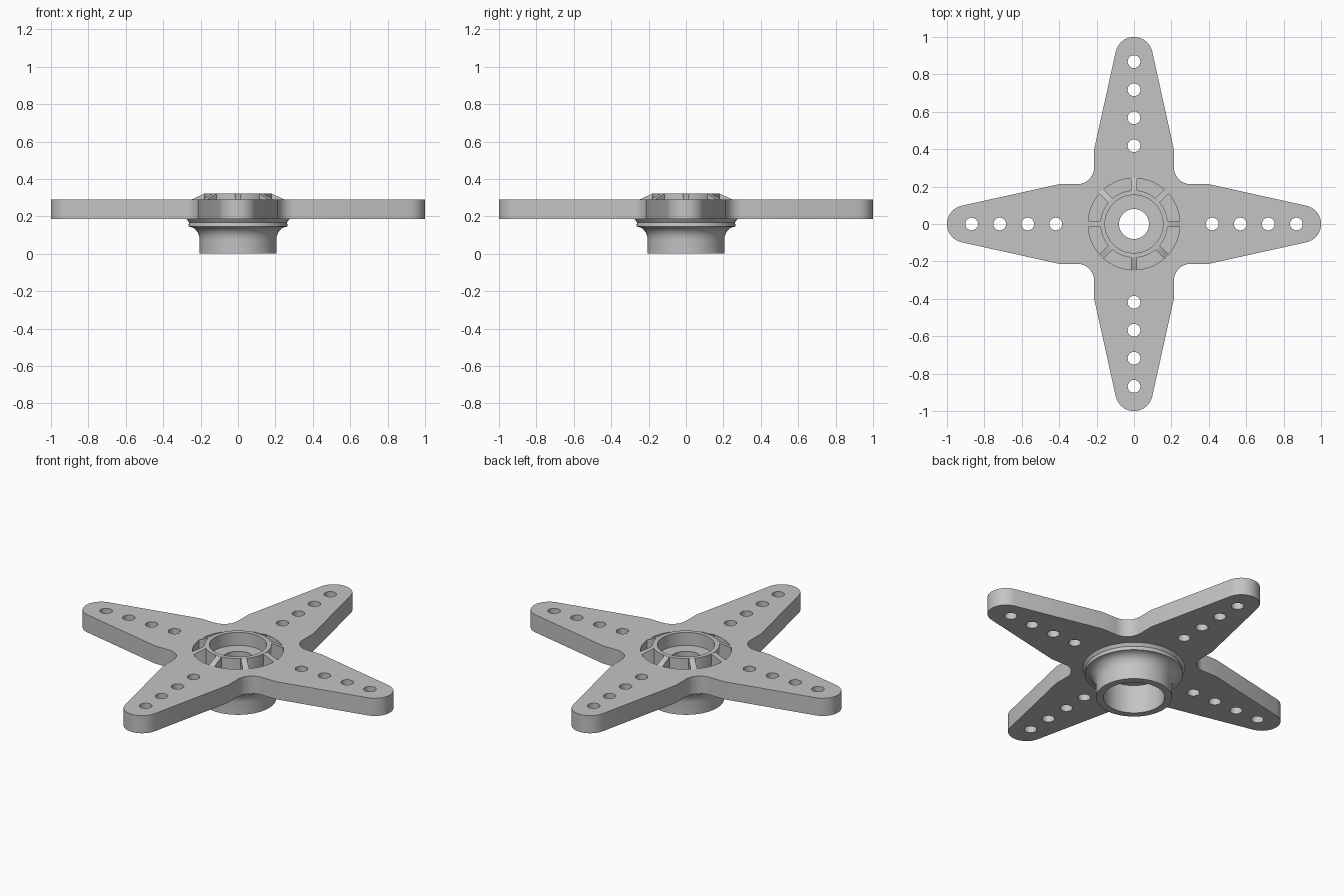
import bpy, bmesh, math
from math import cos, sin, pi, radians
from mathutils import Matrix, Vector

old = bpy.data.objects.get("Cube")
if old:
    bpy.data.objects.remove(old)

grey = bpy.data.materials.new("grey plastic")
grey.use_nodes = True
tone = (0.55, 0.55, 0.55, 1)
grey.diffuse_color = tone
grey.node_tree.nodes["Principled BSDF"].inputs["Base Color"].default_value = tone

PLATE_LOW, PLATE_TOP, RING_TOP, POCKET = 0.185, 0.29, 0.322, 0.22
RING_R, POCKET_R = 0.18, 0.245


def finish(obj):
    obj.data.materials.clear()
    obj.data.materials.append(grey)
    bpy.ops.object.select_all(action='DESELECT')
    obj.select_set(True)
    bpy.context.view_layer.objects.active = obj
    bpy.ops.object.shade_smooth_by_angle(angle=radians(25))


def mesh_object(name, bm):
    bmesh.ops.recalc_face_normals(bm, faces=bm.faces)
    mesh = bpy.data.meshes.new(name)
    bm.to_mesh(mesh)
    bm.free()
    obj = bpy.data.objects.new(name, mesh)
    bpy.context.collection.objects.link(obj)
    finish(obj)


def arc(cx, cy, r, start, end, steps):
    angles = [radians(start + (end - start) * i / steps) for i in range(steps + 1)]
    return [Vector((cx + r * cos(a), cy + r * sin(a), 0)) for a in angles]


# Four-armed plate: outline of one arm and its inner corner, turned four times
arm = [Vector((0.4, -0.213, 0))]
arm += arc(0.9, 0, 0.1, -77.5, 77.5, 20)
arm += [Vector((0.4, 0.213, 0))]
arm += arc(0.303, 0.303, 0.09, 270, 180, 10)
turns = [Matrix.Rotation(k * pi / 2, 3, 'Z') for k in range(4)]
loops = [[t @ p for t in turns for p in arm]]
loops.append(arc(0, 0, POCKET_R, 0, 360, 64)[:-1])
for t in turns:
    for i in range(4):
        loops.append([t @ p for p in arc(0.418 + 0.15 * i, 0, 0.034, 0, 360, 24)[:-1]])

curve = bpy.data.curves.new("four_arm_plate", 'CURVE')
curve.dimensions = '2D'
curve.fill_mode = 'BOTH'
curve.extrude = (PLATE_TOP - PLATE_LOW) / 2
for loop in loops:
    spline = curve.splines.new('POLY')
    spline.points.add(len(loop) - 1)
    for point, p in zip(spline.points, loop):
        point.co = (p.x, p.y, 0, 1)
    spline.use_cyclic_u = True
plate = bpy.data.objects.new("four_arm_plate", curve)
plate.location.z = (PLATE_LOW + PLATE_TOP) / 2
bpy.context.collection.objects.link(plate)
bpy.ops.object.select_all(action='DESELECT')
plate.select_set(True)
bpy.context.view_layer.objects.active = plate
bpy.ops.object.convert(target='MESH')
plate = bpy.context.view_layer.objects.active
bm = bmesh.new()
bm.from_mesh(plate.data)
bmesh.ops.remove_doubles(bm, verts=bm.verts, dist=0.0001)
bmesh.ops.recalc_face_normals(bm, faces=bm.faces)
bm.to_mesh(plate.data)
bm.free()
finish(plate)

# Hub: socket, flared collar, pocket floor, raised ring and screw seat in one lathe
flare = [(0.265 - 0.06 * cos(a), 0.075 + 0.07 * sin(a))
         for a in (radians(15 * i) for i in range(7))]
profile = [(0.165, 0), (0.205, 0)] + flare + [
    (0.262, 0.168), (0.275, PLATE_LOW), (POCKET_R, PLATE_LOW), (POCKET_R, POCKET),
    (RING_R, POCKET), (RING_R, RING_TOP), (0.155, RING_TOP), (0.155, 0.245),
    (0.08, 0.245), (0.08, 0.17), (0.165, 0.17)]
bm = bmesh.new()
sides = 64
rings = [[bm.verts.new((r * cos(2 * pi * k / sides), r * sin(2 * pi * k / sides), z))
          for k in range(sides)] for r, z in profile]
for i, low in enumerate(rings):
    high = rings[(i + 1) % len(rings)]
    for k in range(sides):
        n = (k + 1) % sides
        bm.faces.new((low[k], low[n], high[n], high[k]))
mesh_object("hub", bm)

# Eight sloping ribs between the ring and the plate
bm = bmesh.new()
side = [(0.172, POCKET), (0.248, POCKET), (0.248, PLATE_TOP), (RING_R, RING_TOP - 0.001),
        (0.172, RING_TOP - 0.001)]
for k in range(8):
    turn = Matrix.Rotation(k * pi / 4, 3, 'Z')
    near, far = [[bm.verts.new(turn @ Vector((x, y, z))) for x, z in side]
                 for y in (-0.017, 0.017)]
    bm.faces.new(near)
    bm.faces.new(far[::-1])
    for i in range(len(side)):
        j = (i + 1) % len(side)
        bm.faces.new((near[i], far[i], far[j], near[j]))
mesh_object("ribs", bm)
